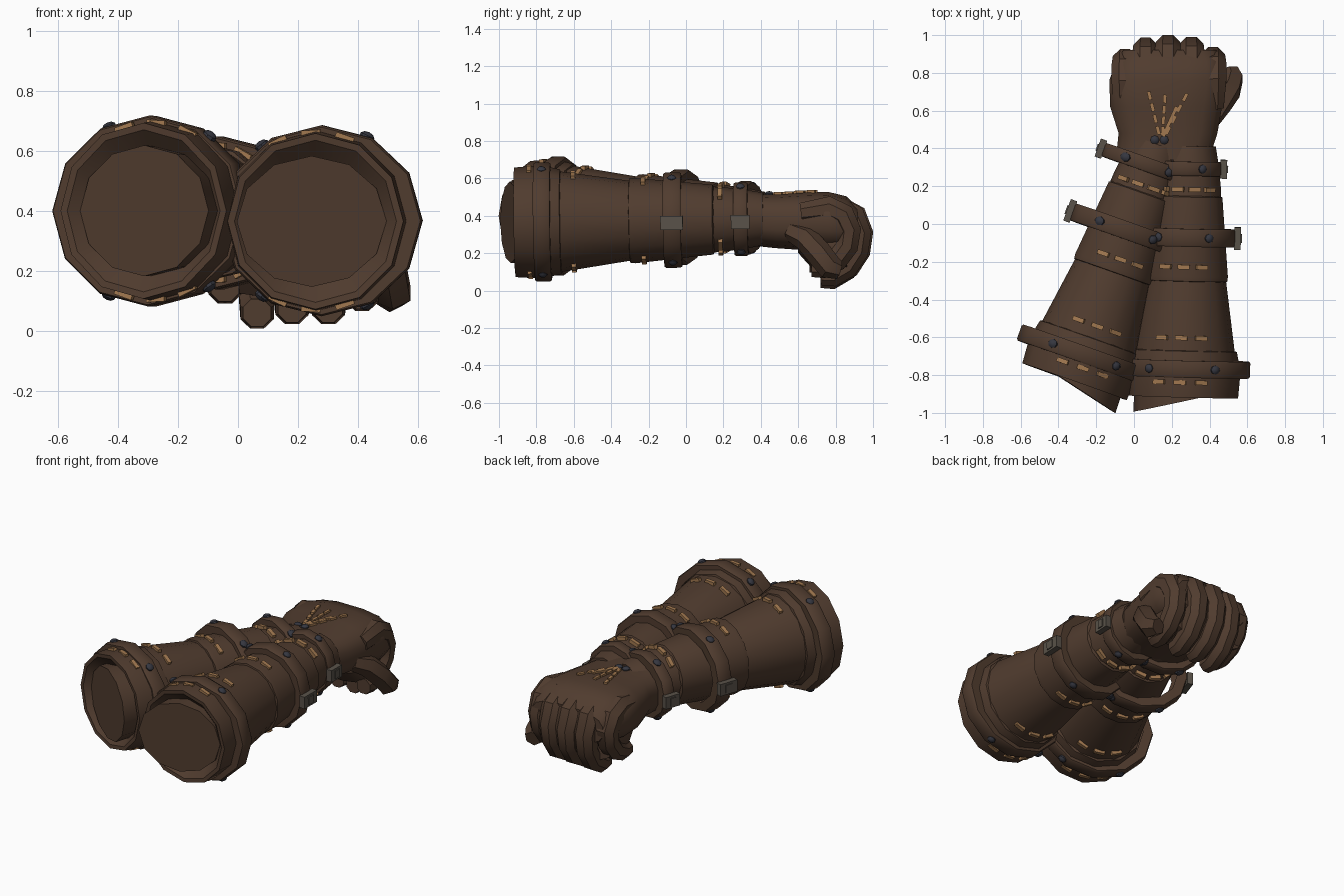
import bpy, bmesh
from math import sin, cos, pi, radians
from mathutils import Matrix, Vector
from mathutils.bvhtree import BVHTree

cube = bpy.data.objects.get("Cube")
if cube:
    bpy.data.objects.remove(cube)


def material(name, rgb):
    m = bpy.data.materials.new(name)
    m.use_nodes = True
    m.diffuse_color = (*rgb, 1)
    m.node_tree.nodes["Principled BSDF"].inputs["Base Color"].default_value = (*rgb, 1)
    return m


LEATHER = material("brown leather", (0.081, 0.045, 0.028))
THREAD = material("tan thread", (0.36, 0.19, 0.08))
RIVET = material("dark steel", (0.035, 0.037, 0.05))
BUCKLE = material("dull metal", (0.10, 0.085, 0.067))


def finish(bm, name, mat, smooth=35):
    bmesh.ops.recalc_face_normals(bm, faces=bm.faces)
    mesh = bpy.data.meshes.new(name)
    bm.to_mesh(mesh)
    bm.free()
    mesh.materials.append(mat)
    obj = bpy.data.objects.new(name, mesh)
    bpy.context.collection.objects.link(obj)
    if smooth:
        bpy.ops.object.select_all(action='DESELECT')
        obj.select_set(True)
        bpy.context.view_layer.objects.active = obj
        bpy.ops.object.shade_smooth_by_angle(angle=radians(smooth))


def loft(rings, caps=True):
    # Skin a list of equal-sized point rings
    bm = bmesh.new()
    rows = [[bm.verts.new(p) for p in ring] for ring in rings]
    n = len(rows[0])
    for a, b in zip(rows, rows[1:]):
        for i in range(n):
            bm.faces.new((a[i], a[(i + 1) % n], b[(i + 1) % n], b[i]))
    if caps:
        bm.faces.new(rows[0])
        bm.faces.new(rows[-1])
    return bm


def lathe(name, frame, profile, sides=12, caps=False, shear=0):
    # Turn (along, radius) pairs around the sleeve axis; shear slants the first ring
    rings = []
    for k, (t, r) in enumerate(profile):
        slant = shear if k == 0 else 0
        angles = [2 * pi * i / sides for i in range(sides)]
        rings.append([frame @ Vector((r * sin(a), t + slant * sin(a), r * cos(a))) for a in angles])
    finish(loft(rings, caps), name, LEATHER)


def tube(name, path, radii, sides=8):
    # Sweep a faceted section along a path
    pts = [Vector(p) for p in path]
    rings = []
    for i, p in enumerate(pts):
        tan = (pts[min(i + 1, len(pts) - 1)] - pts[max(i - 1, 0)]).normalized()
        u = Vector((1, 0, 0))
        u = (u - tan * u.dot(tan)).normalized()
        v = tan.cross(u)
        angles = [2 * pi * (j + .5) / sides for j in range(sides)]
        rings.append([p + radii[i] * (u * cos(a) + v * sin(a)) for a in angles])
    finish(loft(rings), name, LEATHER)


def box(name, matrix, size, mat):
    bm = bmesh.new()
    bmesh.ops.create_cube(bm, size=1, matrix=matrix @ Matrix.Diagonal((*size, 1)))
    finish(bm, name, mat, 0)


def rivet(name, matrix):
    bm = bmesh.new()
    bmesh.ops.create_uvsphere(bm, u_segments=8, v_segments=5, radius=.025,
                              matrix=matrix @ Matrix.Diagonal((1, 1, .7, 1)))
    finish(bm, name, RIVET)


def around(frame, angle, t, r):
    # Place something on the sleeve surface, angle measured from the top
    return frame @ Matrix.Rotation(angle, 4, 'Y') @ Matrix.Translation((0, t, r))


def sleeve(side, frame, out, stretch):
    # Outer leather layers
    lathe(side + "_cuff", frame, [(.06, .21), (.002, .27), (0, .293), (.1, .30), (.2, .29),
          (.245, .28), (.25, .262)])
    lathe(side + "_forearm", frame, [(.2, .27), (.25, .268), (.62, .213), (.62, .2)], 16)
    lathe(side + "_bracer", frame, [(.61, .2), (.615, .225), (.64, .228), (1.06, .187),
          (1.07, .165)], 14)
    lathe(side + "_wrist", frame, [(1.0, .18), (1.12, .172), (1.25, .155), (1.33, .14)], 12, True)
    # Inner arm with a slanted end
    oval = frame @ Matrix.Translation((-out * .012, 0, 0)) @ Matrix.Diagonal((1, 1, .88, 1))
    lathe(side + "_lining", oval, [(-.025, .248), (.35, .235)], 12, True, .06 * out)
    # Straps reach further on the outer side, with rivets and buckles
    straps = (("cuff", .15, .318, .09), ("arm", .845, .255, .095), ("wrist", 1.21, .197, .075))
    for (label, t, r, width), extra in zip(straps, stretch):
        a, b = t - width / 2, t + width / 2
        wide = (frame @ Matrix.Translation((out * extra / 2, 0, 0))
                @ Matrix.Diagonal((1 + extra / 2 / r, 1, 1, 1)))
        lathe(f"{side}_{label}_strap", wide, [(a, r - .06), (a, r - .006), (a + .01, r),
              (b - .01, r), (b, r - .006), (b, r - .06)])
        for k, turn in enumerate((-32, 32, 148, 212)):
            lean = 5 * out if k < 2 else -5 * out
            rivet(f"{side}_{label}_rivet_{k}", around(wide, radians(turn - lean), t, r * .985))
        if label != "cuff":
            spot = frame @ Matrix.Translation((out * (r + extra + .008), t, -.015))
            box(f"{side}_{label}_buckle", spot, (.036, width + .025, .075), BUCKLE)
            box(f"{side}_{label}_buckle_tongue", spot, (.048, width * .5, .05), BUCKLE)
    # Dashed stitching above and below
    for row, (t, r, count) in enumerate(((.08, .294, 3), (.315, .262, 3), (.69, .225, 3), (1.1, .18, 4))):
        step = (.115 - .008 * row) / r
        for k in range(count):
            for face, base, lean in (("top", 0, -.06), ("under", pi, .06)):
                box(f"{side}_{face}_stitch_{row}_{k}",
                    around(frame, base + (k - (count - 1) / 2) * step + lean * out, t, r - .003),
                    (.064, .024, .024), THREAD)


def frame_at(location, turn, pitch):
    return (Matrix.Translation(location) @ Matrix.Rotation(radians(turn), 4, 'Z')
            @ Matrix.Rotation(radians(pitch), 4, 'X'))


sleeve("right", frame_at((-.315, -.835, .4), -19.5, -.5), -1, (.045, .06, .075))
sleeve("left", frame_at((.258, -.915, .365), -1.5, .8), 1, (.035, .005, -.02))

# Palm and back of the hand, with the closed fist below
sections = ((.34, .15, .25, .38, .14), (.48, .18, .265, .37, .145), (.62, .17, .30, .37, .155),
            (.76, .18, .315, .37, .16), (.86, .19, .29, .36, .145), (.92, .19, .25, .34, .1))
fist = ((.60, .18, .24, .28, .08), (.68, .18, .26, .23, .12), (.86, .18, .27, .24, .13))


def squash(v):
    return (abs(v) ** .7) * (1 if v > 0 else -1)


def block(stations):
    angles = [2 * pi * (i + .5) / 16 for i in range(16)]
    return loft([[(xc + hw * squash(cos(a)), y, zc + hh * squash(sin(a))) for a in angles]
                 for y, xc, hw, zc, hh in stations])


palm_bm = block(sections)
surface = BVHTree.FromBMesh(palm_bm)
finish(palm_bm, "palm", LEATHER)
finish(block(fist), "fist_core", LEATHER)

# Curled fingers
curl = ((-.32, .41), (-.17, .435), (-.1, .395), (-.063, .3), (-.075, .2), (-.13, .11),
        (-.21, .06), (-.265, .06))
widths = (.06, .075, .075, .07, .066, .064, .06, .05)
for k, (x, tip, drop) in enumerate(((-.05, .925, .085), (.06, .985, 0), (.18, 1.0, .015),
                                    (.305, .99, .015), (.42, .935, .06))):
    path = []
    for y, z in curl:
        bend = max(0, (.435 - z) / .38)
        path.append((x + (.18 - x) * .03 * bend, tip + y, z + drop * bend))
    tube(f"finger_{k}", path, widths)

# Thumb
tube("thumb", ((.41, .56, .32), (.455, .64, .28), (.50, .71, .2), (.515, .77, .125), (.505, .82, .11)),
     (.055, .068, .07, .068, .05), 6)


# Fan of stitches and rivets on the back of the hand
def on_hand(x, y):
    return surface.ray_cast(Vector((x, y, 2)), Vector((0, 0, -1)))[0]


for k, (x0, x1, y1) in enumerate(((.135, .075, .71), (.15, .165, .69), (.155, .225, .62), (.165, .285, .7))):
    start, end = Vector((x0, .465)), Vector((x1, y1))
    turn = Matrix.Rotation((end - start).angle_signed(Vector((0, 1))), 4, 'Z')
    for j in range(4):
        p = start.lerp(end, (j + .5) / 4)
        box(f"hand_stitch_{k}_{j}", Matrix.Translation(on_hand(p.x, p.y)) @ turn, (.019, .045, .024), THREAD)
for k, x in enumerate((.11, .16)):
    rivet(f"hand_rivet_{k}", Matrix.Translation(on_hand(x, .445)))
